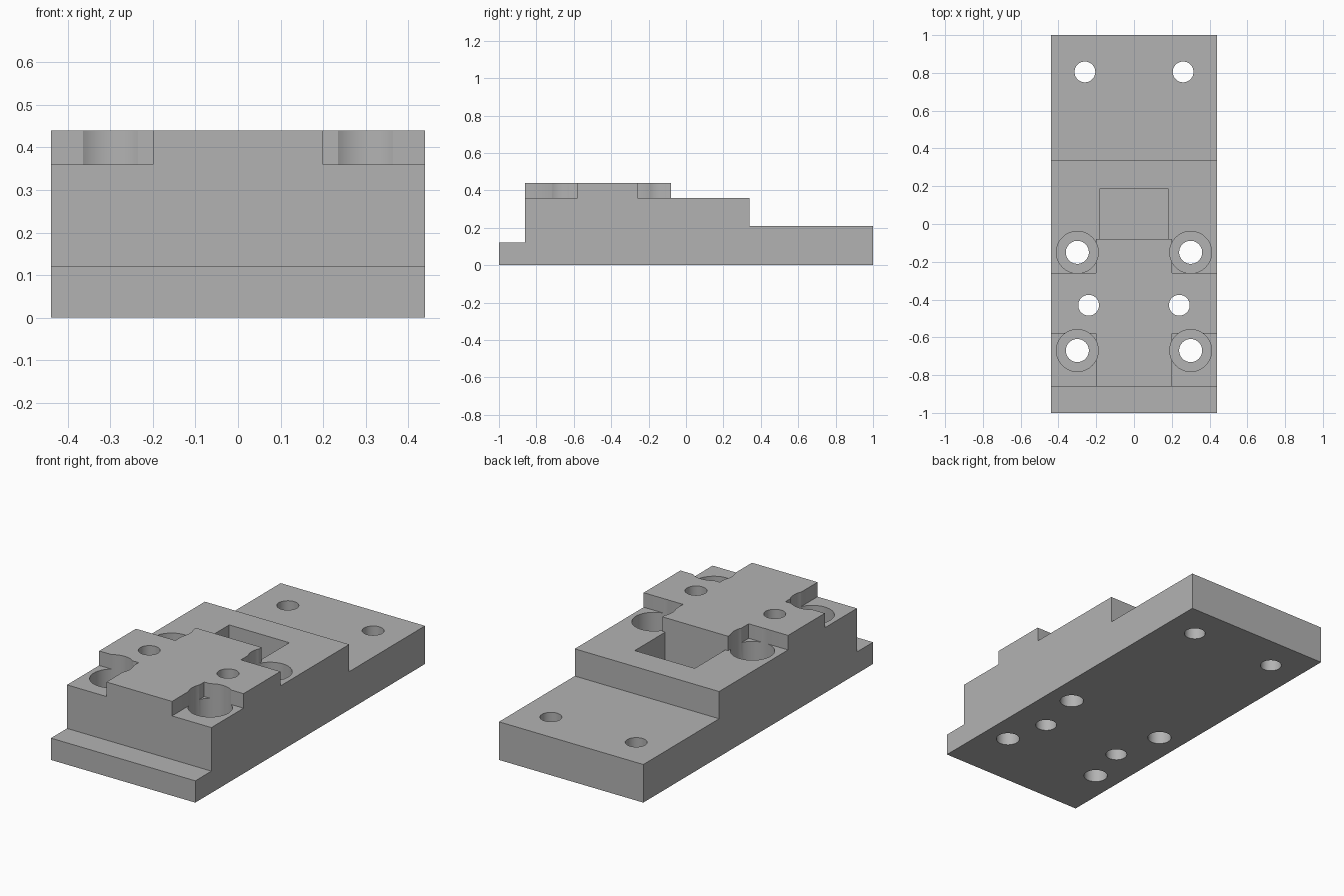
import bpy
import bmesh
import math
from mathutils import Matrix, Vector

default_cube = bpy.data.objects.get("Cube")
if default_cube:
    bpy.data.objects.remove(default_cube, do_unlink=True)

HALF = 0.44       # half width of the block
DECK = 0.36       # height of the main deck
TOP = 0.44        # height of the raised pad
FLOOR = 0.12      # floor of the pocket and counterbores

grey = bpy.data.materials.new("machined grey")
grey.use_nodes = True
colour = (0.45, 0.45, 0.45, 1)
grey.diffuse_color = colour
grey.node_tree.nodes["Principled BSDF"].inputs["Base Color"].default_value = colour


def add_object(name, bm):
    bmesh.ops.recalc_face_normals(bm, faces=bm.faces)
    mesh = bpy.data.meshes.new(name)
    bm.to_mesh(mesh)
    bm.free()
    mesh.materials.append(grey)
    obj = bpy.data.objects.new(name, mesh)
    bpy.context.collection.objects.link(obj)
    return obj


def prism(name, points, offset):
    """Extrude a flat outline along an offset."""
    bm = bmesh.new()
    face = bm.faces.new([bm.verts.new(p) for p in points])
    result = bmesh.ops.extrude_face_region(bm, geom=[face], use_keep_orig=True)
    verts = [v for v in result["geom"] if isinstance(v, bmesh.types.BMVert)]
    bmesh.ops.translate(bm, verts=verts, vec=Vector(offset))
    return add_object(name, bm)


def cylinder(name, x, y, radius, bottom, top):
    bm = bmesh.new()
    bmesh.ops.create_cone(bm, cap_ends=True, segments=48, radius1=radius, radius2=radius,
                          depth=top - bottom,
                          matrix=Matrix.Translation((x, y, (bottom + top) / 2)))
    return add_object(name, bm)


def combine(target, tool, operation):
    """Apply a boolean and discard the tool."""
    tool.hide_render = True
    mod = target.modifiers.new(tool.name, "BOOLEAN")
    mod.operation = operation
    mod.solver = "EXACT"
    mod.object = tool
    bpy.context.view_layer.objects.active = target
    bpy.ops.object.modifier_apply(modifier=mod.name)
    bpy.data.objects.remove(tool, do_unlink=True)


# Stepped body from its side profile
profile = [(-1, 0), (1, 0), (1, 0.21), (0.34, 0.21), (0.34, DECK),
           (-0.86, DECK), (-0.86, FLOOR), (-1, FLOOR)]
body = prism("mounting_block", [(-HALF, y, z) for y, z in profile], (2 * HALF, 0, 0))

# Rectangular pocket behind the pad
pocket = [(-0.183, -0.08), (0.183, -0.08), (0.183, 0.185), (-0.183, 0.185)]
combine(body, prism("pocket_cutter", [(x, y, FLOOR) for x, y in pocket], (0, 0, 0.4)),
        "DIFFERENCE")

# Cross-shaped raised pad
half_pad = [(0.2, -0.86), (0.2, -0.58), (HALF, -0.58), (HALF, -0.26), (0.2, -0.26), (0.2, -0.08)]
outline = half_pad + [(-x, y) for x, y in reversed(half_pad)]
combine(body, prism("raised_pad", [(x, y, DECK) for x, y in outline], (0, 0, TOP - DECK)), "UNION")

# Mirrored pairs of holes; the corner ones are counterbored
for side in (-1, 1):
    for x, y, radius in ((0.26, 0.805, 0.055), (0.24, -0.43, 0.055),
                         (0.3, -0.15, 0.061), (0.3, -0.67, 0.061)):
        combine(body, cylinder("hole_cutter", side * x, y, radius, -0.1, 0.6), "DIFFERENCE")
    for y in (-0.15, -0.67):
        combine(body, cylinder("counterbore_cutter", side * 0.3, y, 0.111, FLOOR, 0.6),
                "DIFFERENCE")

# Merge coplanar faces, then smooth only the bores
bm = bmesh.new()
bm.from_mesh(body.data)
bmesh.ops.remove_doubles(bm, verts=bm.verts, dist=0.0001)
bmesh.ops.dissolve_limit(bm, angle_limit=math.radians(0.5), verts=bm.verts, edges=bm.edges)
bm.to_mesh(body.data)
bm.free()
bpy.ops.object.select_all(action="DESELECT")
body.select_set(True)
bpy.context.view_layer.objects.active = body
bpy.ops.object.shade_smooth_by_angle(angle=math.radians(30))
